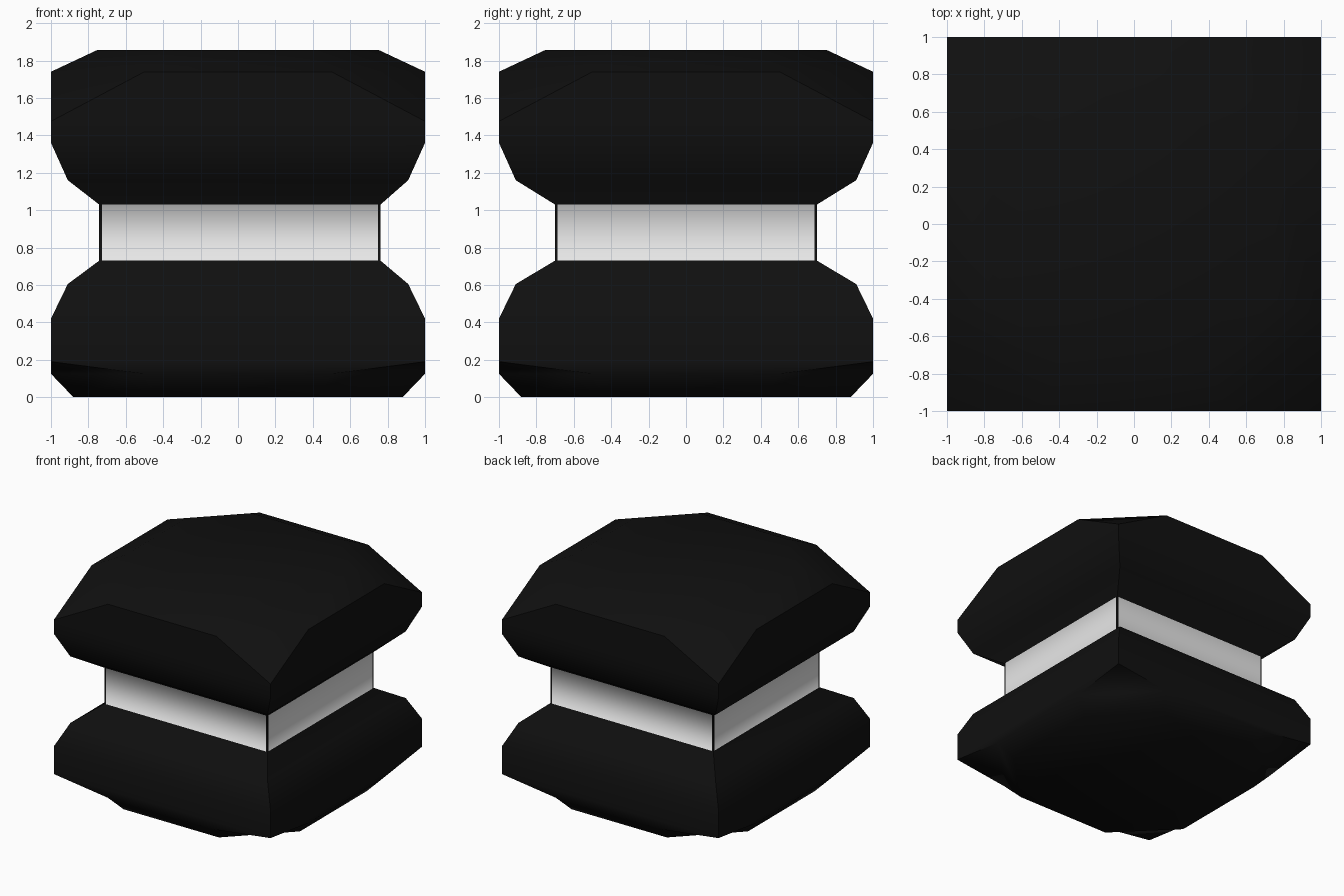
import bpy, bmesh, math

if "Cube" in bpy.data.objects:
    bpy.data.objects.remove(bpy.data.objects["Cube"])


def material(name, v):
    m = bpy.data.materials.new(name)
    m.diffuse_color = (v, v, v, 1)
    m.use_nodes = True
    m.node_tree.nodes["Principled BSDF"].inputs["Base Color"].default_value = m.diffuse_color
    return m


# Rings from bottom to top: z, half width x, half width y, x centre,
# straight part of each side (1 = square, less = cut corners)
Z_LOW, Z_HIGH = 0.73, 1.03
RINGS = [
    (0.00, 0.88, 0.88, 0, 0.5),
    (0.125, 1.0, 1.0, 0, 0.5),
    (0.19, 1.0, 1.0, 0, 1),
    (0.42, 1.0, 1.0, 0, 1),
    (0.605, 0.91, 0.91, 0, 1),
    (Z_LOW, 0.752, 0.70, 0.01, 1),
    (Z_HIGH, 0.752, 0.70, 0.01, 1),
    (1.16, 0.91, 0.91, 0, 1),
    (1.36, 1.0, 1.0, 0, 1),
    (1.475, 1.0, 1.0, 0, 1),
    (1.74, 1.0, 1.0, 0, 0.5),
    (1.855, 0.755, 0.755, 0, 0.53),
]

bm = bmesh.new()


def ring(z, hx, hy, cx, c):
    pts = [(1, -c), (1, c), (c, 1), (-c, 1), (-1, c), (-1, -c), (-c, -1), (c, -1)]
    return [bm.verts.new((cx + hx * x, hy * y, z)) for x, y in pts]


# Body: bottom cushion, waist and top cushion in one skin
loops = [ring(*r) for r in RINGS]
for a, b in zip(loops, loops[1:]):
    for i in range(8):
        j = (i + 1) % 8
        bm.faces.new((a[i], a[j], b[j], b[i]))
bm.faces.new(loops[0][::-1])
bm.faces.new(loops[-1])
bmesh.ops.remove_doubles(bm, verts=bm.verts, dist=0.0005)
bmesh.ops.recalc_face_normals(bm, faces=bm.faces)


def waist(f):
    return all(Z_LOW - 0.01 < v.co.z < Z_HIGH + 0.01 for v in f.verts)


# Waist: cut thin dark strips beside each corner
for axis, half, mid in ((0, 0.752, 0.01), (1, 0.70, 0)):
    for s in (-1, 1):
        faces = [f for f in bm.faces if waist(f) and abs(f.normal[axis]) < 0.1]
        geom = set(faces)
        for f in faces:
            geom.update(f.edges)
            geom.update(f.verts)
        co, no = [0, 0, 0], [0, 0, 0]
        co[axis], no[axis] = mid + s * (half - 0.014), 1
        bmesh.ops.bisect_plane(bm, geom=list(geom), plane_co=co, plane_no=no, dist=0.0001)

bm.normal_update()
for f in bm.faces:
    f.smooth = True
    c = f.calc_center_median()
    f.material_index = 1 if waist(f) and min(abs(c.x), abs(c.y)) < 0.3 else 0

# Crisp corners, soft waist curve
for e in bm.edges:
    a, b = (v.co for v in e.verts)
    corner = abs(a.z - b.z) > 0.01 and all(abs(abs(p.x) - abs(p.y)) < 0.08 for p in (a, b))
    e.smooth = not corner and e.calc_face_angle(0) < math.radians(60)

mesh = bpy.data.meshes.new("body")
bm.to_mesh(mesh)
bm.free()
mesh.materials.append(material("black", 0.005))
mesh.materials.append(material("white", 0.82))
obj = bpy.data.objects.new("body", mesh)
bpy.context.collection.objects.link(obj)
